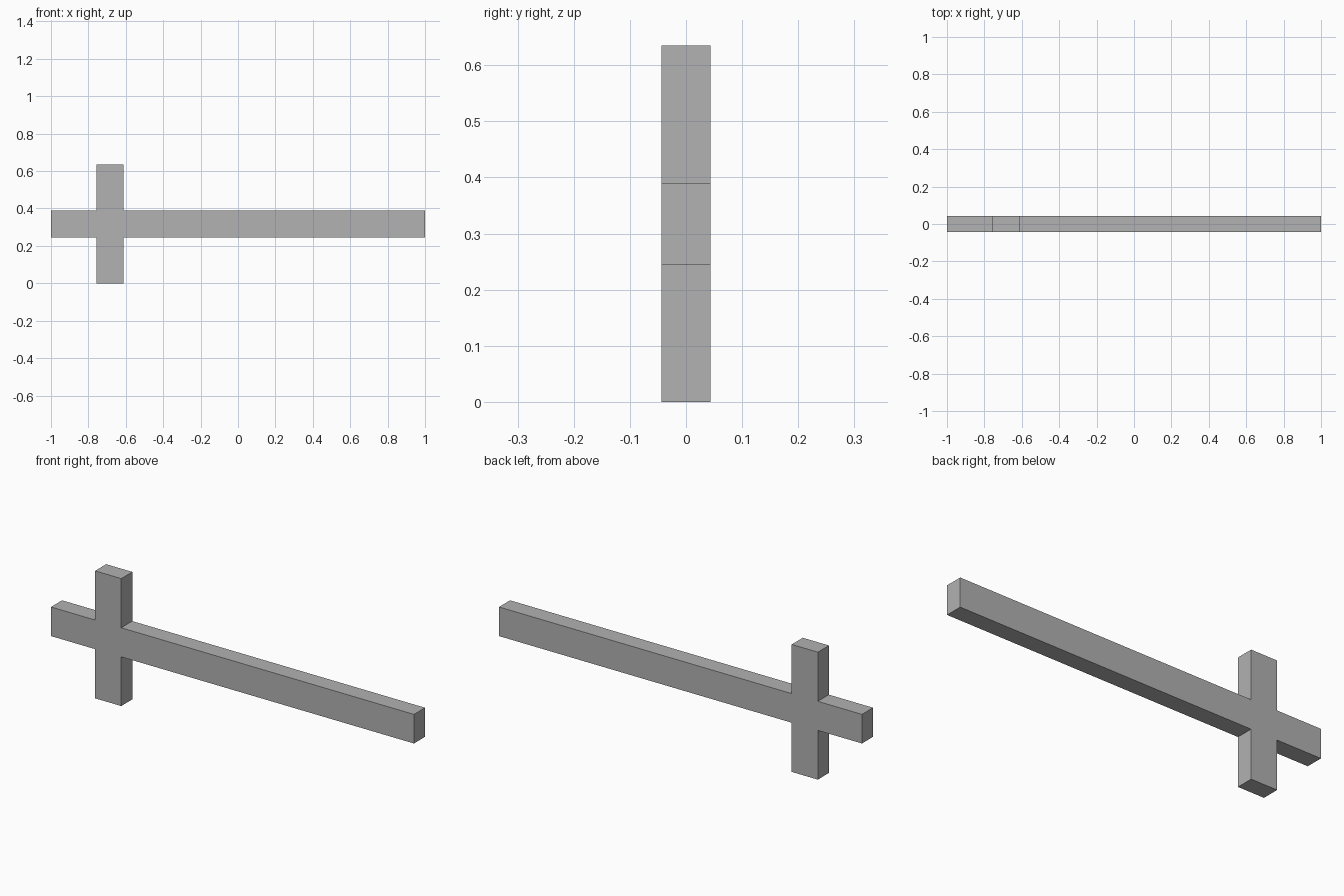
import bpy
import bmesh

cube = bpy.data.objects.get("Cube")
if cube:
    bpy.data.objects.remove(cube, do_unlink=True)

# Plain grey material
grey = bpy.data.materials.new("plain_grey")
grey.use_nodes = True
colour = (0.445, 0.445, 0.445, 1)
grey.diffuse_color = colour
grey.node_tree.nodes["Principled BSDF"].inputs["Base Color"].default_value = colour

# Main dimensions
HALF_DEPTH = 0.0435
HEIGHT = 0.635
BEAM_LOW, BEAM_HIGH = 0.245, 0.39
BAR_LEFT, BAR_RIGHT = -0.757, -0.613

# Cross outline: long beam with a short upright bar near one end
outline = [
    (-1, BEAM_LOW), (BAR_LEFT, BEAM_LOW), (BAR_LEFT, 0), (BAR_RIGHT, 0),
    (BAR_RIGHT, BEAM_LOW), (1, BEAM_LOW), (1, BEAM_HIGH), (BAR_RIGHT, BEAM_HIGH),
    (BAR_RIGHT, HEIGHT), (BAR_LEFT, HEIGHT), (BAR_LEFT, BEAM_HIGH), (-1, BEAM_HIGH),
]

# Extrude the outline from front to back
bm = bmesh.new()
front = bm.faces.new([bm.verts.new((x, -HALF_DEPTH, z)) for x, z in outline])
result = bmesh.ops.extrude_face_region(bm, geom=[front], use_keep_orig=True)
back_verts = [v for v in result["geom"] if isinstance(v, bmesh.types.BMVert)]
bmesh.ops.translate(bm, verts=back_verts, vec=(0, 2 * HALF_DEPTH, 0))
bmesh.ops.recalc_face_normals(bm, faces=bm.faces)

mesh = bpy.data.meshes.new("cross_beam")
bm.to_mesh(mesh)
bm.free()
mesh.materials.append(grey)
cross_beam = bpy.data.objects.new("cross_beam", mesh)
bpy.context.collection.objects.link(cross_beam)
